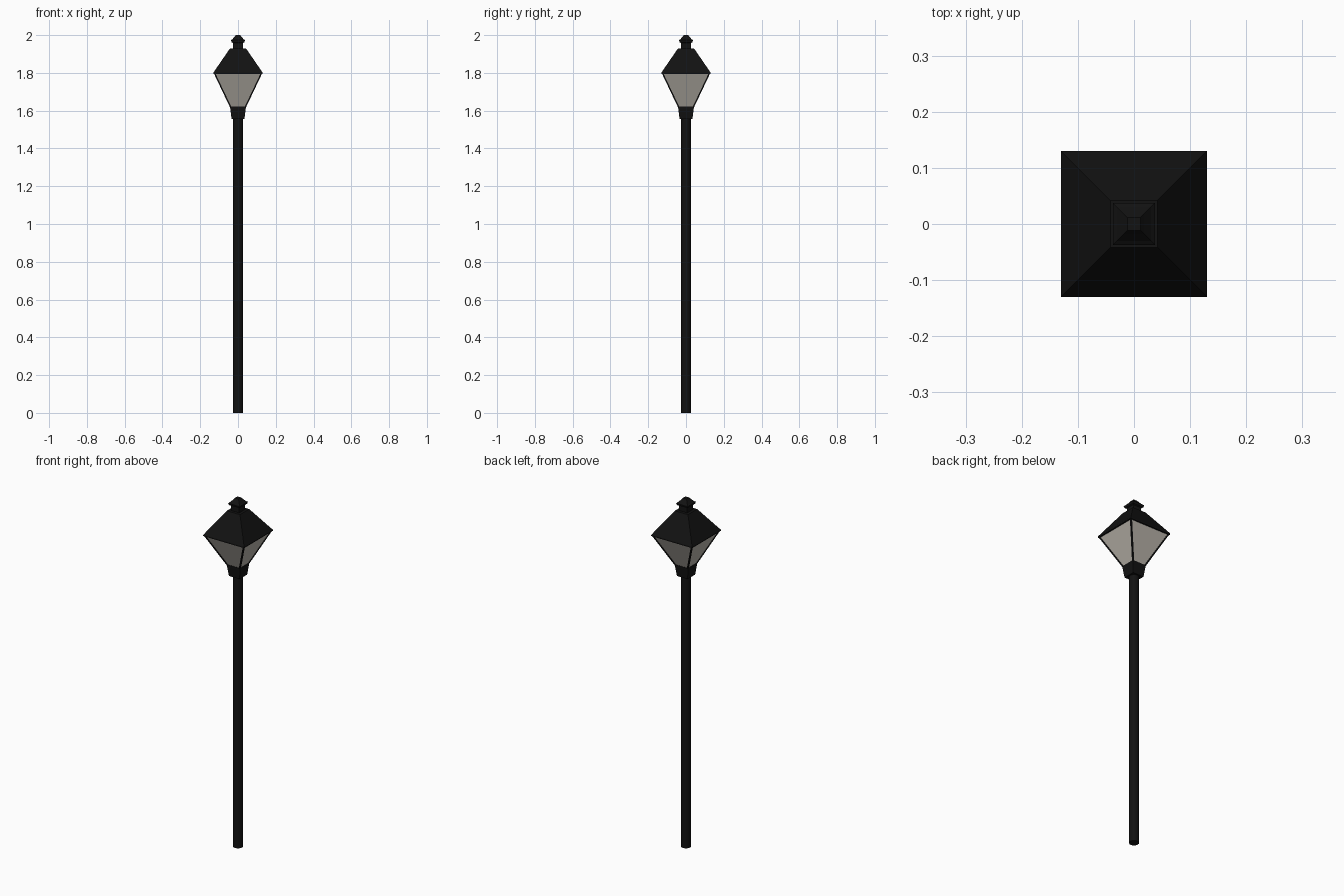
import bpy, bmesh
from math import pi
from mathutils import Vector

if "Cube" in bpy.data.objects:
    bpy.data.objects.remove(bpy.data.objects["Cube"])


def material(name, rgb):
    m = bpy.data.materials.new(name)
    m.diffuse_color = (*rgb, 1)
    m.use_nodes = True
    m.node_tree.nodes["Principled BSDF"].inputs["Base Color"].default_value = m.diffuse_color
    return m


IRON = material("black_iron", (0.006, 0.006, 0.006))
GLASS = material("frosted_glass", (0.50, 0.47, 0.42))


def finish(name, bm, mat):
    bmesh.ops.recalc_face_normals(bm, faces=bm.faces[:])
    mesh = bpy.data.meshes.new(name)
    bm.to_mesh(mesh)
    bm.free()
    mesh.materials.append(mat)
    obj = bpy.data.objects.new(name, mesh)
    bpy.context.collection.objects.link(obj)
    return obj


def square_loft(name, profile, mat):
    """Stack square rings from (z, half width) pairs and cap both ends."""
    bm = bmesh.new()
    rings = [[bm.verts.new((sx * h, sy * h, z))
              for sx, sy in ((-1, -1), (1, -1), (1, 1), (-1, 1))]
             for z, h in profile]
    for a, b in zip(rings, rings[1:]):
        for i in range(4):
            j = (i + 1) % 4
            bm.faces.new((a[i], a[j], b[j], b[i]))
    bm.faces.new(rings[0])
    bm.faces.new(rings[-1])
    return finish(name, bm, mat)


# round post
bm = bmesh.new()
bmesh.ops.create_cone(bm, cap_ends=True, segments=16, radius1=0.026, radius2=0.026, depth=1.57)
bmesh.ops.translate(bm, verts=bm.verts[:], vec=(0, 0, 0.785))
post = finish("post", bm, IRON)
for f in post.data.polygons:
    f.use_smooth = abs(f.normal.z) < 0.5

# lantern: collar, glass body, roof and finial
square_loft("collar", [(1.555, 0.034), (1.61, 0.041), (1.622, 0.042)], IRON)
square_loft("lantern_glass", [(1.62, 0.039), (1.797, 0.123)], GLASS)
square_loft("roof", [(1.795, 0.13), (1.802, 0.13), (1.93, 0.042)], IRON)
square_loft("finial", [(1.925, 0.026), (1.958, 0.026), (1.962, 0.034), (1.973, 0.037),
                       (1.978, 0.030), (1.992, 0.018), (2.0, 0.012)], IRON)

# slanted bars along the four glass corners
for n, (sx, sy) in enumerate(((-1, -1), (1, -1), (1, 1), (-1, 1))):
    bm = bmesh.new()
    ends = []
    for z, h in ((1.615, 0.037), (1.798, 0.124)):
        ends.append([bm.verts.new((sx * h + dx, sy * h + dy, z))
                     for dx, dy in ((-.004, -.004), (.004, -.004), (.004, .004), (-.004, .004))])
    for i in range(4):
        j = (i + 1) % 4
        bm.faces.new((ends[0][i], ends[0][j], ends[1][j], ends[1][i]))
    bm.faces.new(ends[0])
    bm.faces.new(ends[1])
    finish(f"corner_bar_{n + 1}", bm, IRON)
